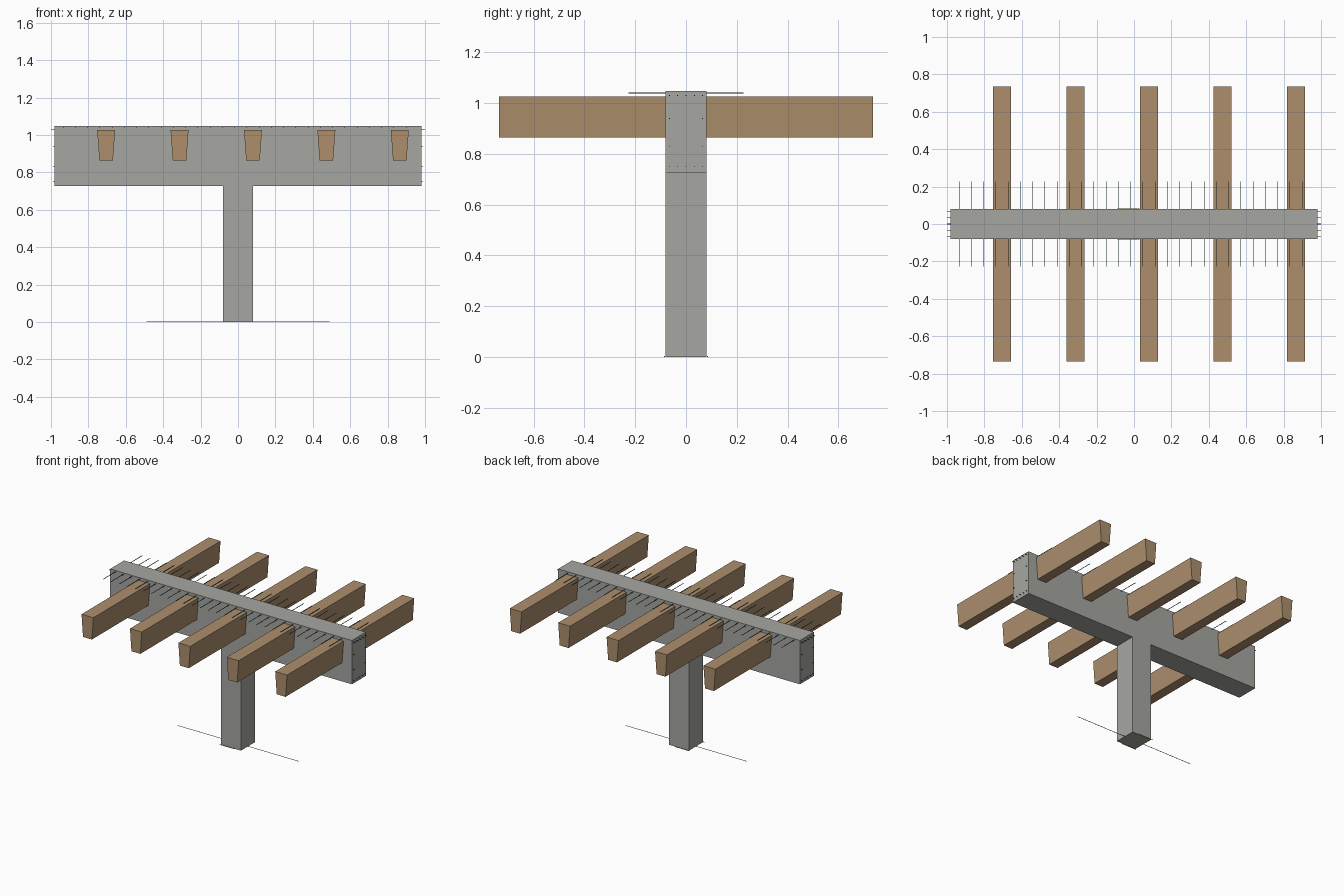
import bpy, bmesh
from mathutils import Vector

if "Cube" in bpy.data.objects:
    bpy.data.objects.remove(bpy.data.objects["Cube"])


def material(name, rgb):
    m = bpy.data.materials.new(name)
    m.diffuse_color = (*rgb, 1.0)
    m.use_nodes = True
    m.node_tree.nodes["Principled BSDF"].inputs["Base Color"].default_value = m.diffuse_color
    return m


CONCRETE = material("concrete grey", (0.38, 0.39, 0.36))
WOOD = material("timber brown", (0.42, 0.275, 0.155))
TEAL = material("dark teal steel", (0.02, 0.13, 0.13))
STEEL = material("dark steel", (0.06, 0.06, 0.06))
GOLD = material("ochre steel", (0.42, 0.30, 0.03))


def prism(name, profile, axis, start, end, mat):
    """Extrude a closed 2D profile along the x, y or z axis."""
    place = {"x": lambda a, b, t: (t, a, b),
             "y": lambda a, b, t: (a, t, b),
             "z": lambda a, b, t: (a, b, t)}[axis]
    bm = bmesh.new()
    face = bm.faces.new([bm.verts.new(place(a, b, start)) for a, b in profile])
    ext = bmesh.ops.extrude_face_region(bm, geom=[face])["geom"]
    shift = Vector(place(0, 0, end - start))
    bmesh.ops.translate(bm, vec=shift,
                        verts=[v for v in ext if isinstance(v, bmesh.types.BMVert)])
    bmesh.ops.recalc_face_normals(bm, faces=bm.faces)
    mesh = bpy.data.meshes.new(name)
    bm.to_mesh(mesh)
    bm.free()
    mesh.materials.append(mat)
    ob = bpy.data.objects.new(name, mesh)
    bpy.context.collection.objects.link(ob)
    return ob


def rect(a0, a1, b0, b1):
    return [(a0, b0), (a1, b0), (a1, b1), (a0, b1)]


def rod_profile(a, b, r=0.0015):
    return rect(a - r, a + r, b - r, b + r)


# T-shaped concrete frame, one solid for column and cross beam
prism("concrete_frame",
      [(-0.08, 0.0), (0.08, 0.0), (0.08, 0.727), (0.98, 0.727),
       (0.98, 1.048), (-0.98, 1.048), (-0.98, 0.727), (-0.08, 0.727)],
      "y", -0.081, 0.081, CONCRETE)

# Tapered timber joists, wider at the top, passing through the beam
for i in range(5):
    x = -0.705 + 0.3925 * i
    prism(f"joist_{i + 1}",
          [(x - 0.036, 0.864), (x + 0.036, 0.864),
           (x + 0.048, 1.027), (x - 0.048, 1.027)],
          "y", -0.736, 0.736, WOOD)

# Thin cross bars sticking out on both sides near the top of the beam
for i in range(29):
    x = -0.935 + 0.0655 * i
    prism(f"cross_bar_{i + 1}", rod_profile(x, 1.04), "y", -0.226, 0.226,
          STEEL if i == 0 else TEAL)

# Long bars around the beam section, ending just past its end faces
spots = [(y, z) for z in (0.75, 1.03) for y in (-0.065, -0.033, 0.0, 0.033, 0.065)]
spots += [(y, z) for z in (0.83, 0.94) for y in (-0.065, 0.065)]
for i, (y, z) in enumerate(spots):
    reach = 1.0 if z > 1 else 0.99
    prism(f"long_bar_{i + 1}", rod_profile(y, z), "x", -reach, reach, STEEL)

# Flat anchor bar through the column foot and short strips beside it
prism("foot_anchor_bar", rect(-0.0015, 0.0015, 0.0005, 0.0025), "x", -0.49, 0.49, GOLD)
for side, y in (("front", -0.085), ("back", 0.085)):
    prism(f"foot_strip_{side}", rod_profile(y, 0.0015), "x", -0.088, 0.03, GOLD)
